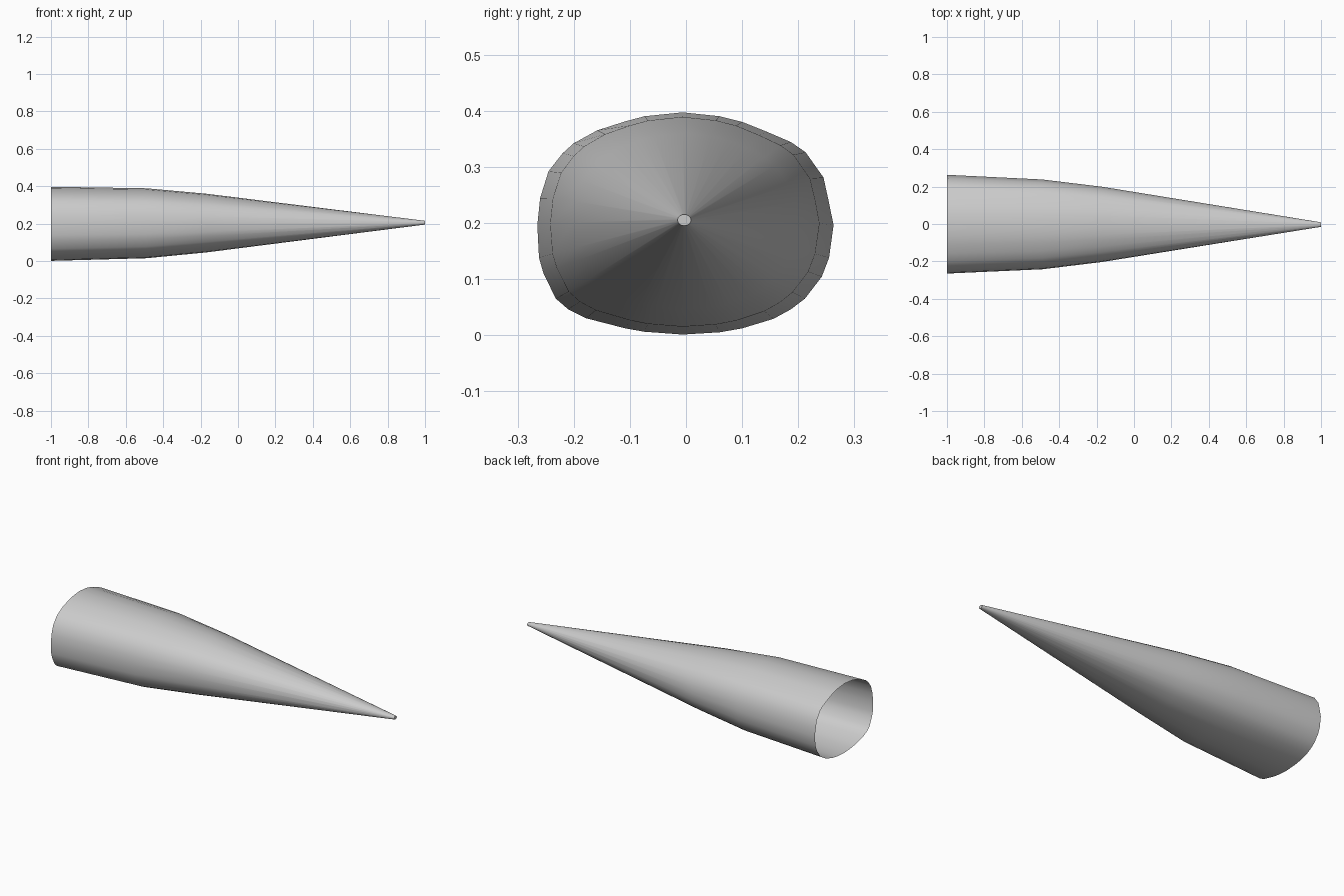
import bpy, bmesh
from math import atan2, cos, sin

if "Cube" in bpy.data.objects:
    bpy.data.objects.remove(bpy.data.objects["Cube"])

# Cross-section of the wide open end (y, z), clockwise from the top
PROFILE = [(-.006, .397), (.06, .39), (.1, .38), (.145, .362), (.187, .344), (.213, .326),
           (.245, .281), (.254, .24), (.263, .196), (.255, .138), (.242, .104), (.212, .065),
           (.187, .046), (.156, .029), (.1, .012), (.06, .005), (-.006, .001),
           (-.074, .006), (-.108, .012), (-.178, .03), (-.21, .046), (-.232, .065),
           (-.254, .11), (-.262, .138), (-.265, .196), (-.26, .244), (-.245, .292),
           (-.22, .324), (-.2, .342), (-.158, .365), (-.108, .381), (-.074, .39)]
CY, CZ, RY, RZ = -.001, .199, .264, .198

# Stations: x, centre y, centre z, half width, half height, roundness
STATIONS = [(-1, CY, CZ, RY, RZ, 0), (-.49, -.002, .202, .24, .187, .15),
            (-.17, -.002, .203, .201, .157, .5), (1, -.003, .205, .012, .01, 1)]


def ring(bm, x, cy, cz, hy, hz, roundness):
    verts = []
    for y, z in PROFILE:
        u, v = (y - CY) / RY, (z - CZ) / RZ
        a = atan2(v, u)
        u += (cos(a) - u) * roundness
        v += (sin(a) - v) * roundness
        verts.append(bm.verts.new((x, cy + u * hy, cz + v * hz)))
    return verts


# Tapered shell: open at the wide end, capped at the tip
bm = bmesh.new()
rings = [ring(bm, *s) for s in STATIONS]
n = len(PROFILE)
for a, b in zip(rings, rings[1:]):
    for i in range(n):
        j = (i + 1) % n
        bm.faces.new((a[i], a[j], b[j], b[i]))
bm.faces.new(rings[-1])
bmesh.ops.recalc_face_normals(bm, faces=bm.faces)
if max(bm.faces, key=lambda f: f.calc_center_median().z).normal.z < 0:
    bmesh.ops.reverse_faces(bm, faces=bm.faces)

mesh = bpy.data.meshes.new("tapered_cone")
bm.to_mesh(mesh)
bm.free()
cone = bpy.data.objects.new("tapered_cone", mesh)
bpy.context.collection.objects.link(cone)
bpy.context.view_layer.objects.active = cone
cone.select_set(True)
bpy.ops.object.shade_smooth_by_angle()
